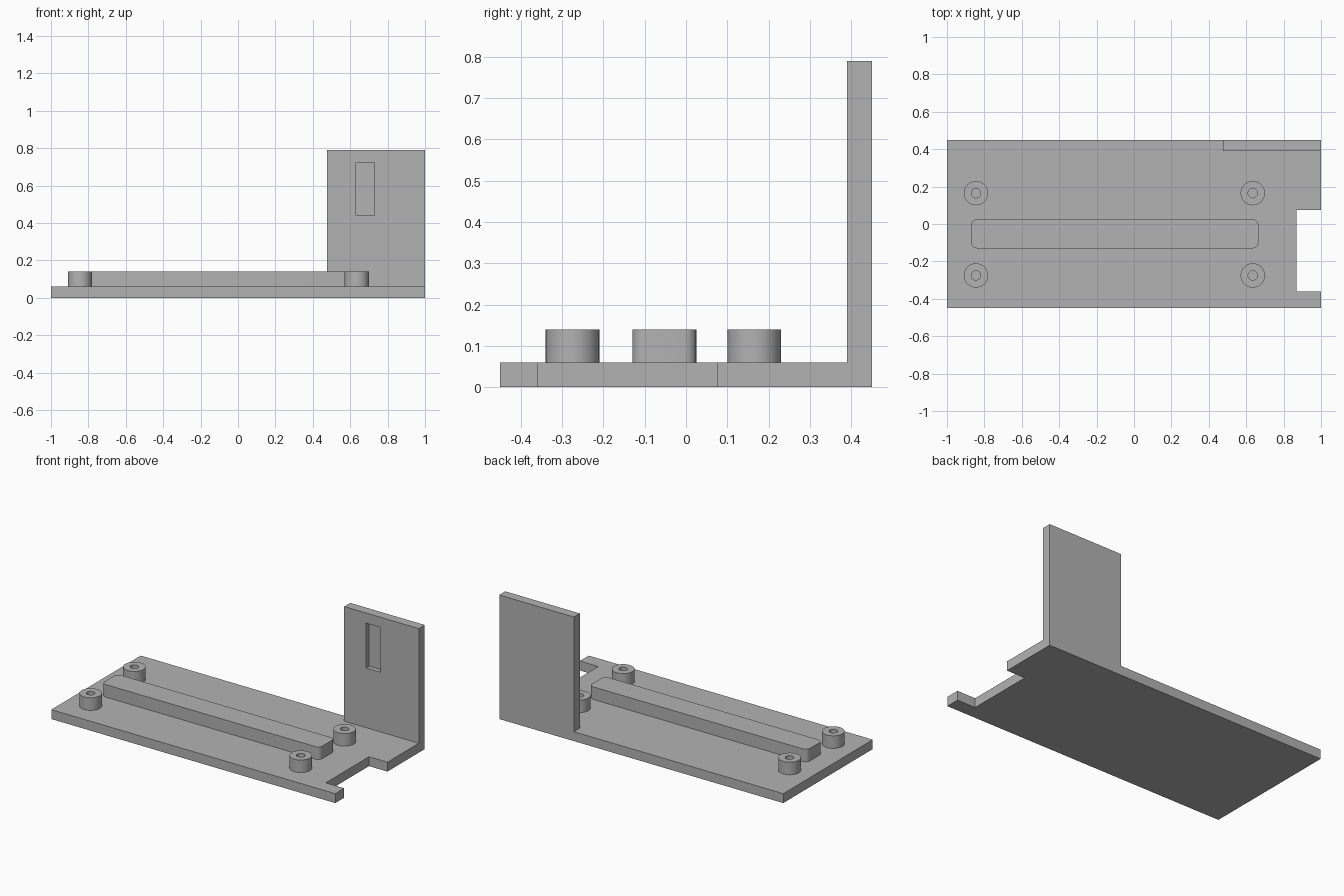
import bpy
import bmesh
from math import cos, sin, pi, radians

cube = bpy.data.objects.get("Cube")
if cube:
    bpy.data.objects.remove(cube, do_unlink=True)

PLATE, WALL_TOP, BOSS_TOP = 0.06, 0.79, 0.14

grey = bpy.data.materials.new("plain grey")
grey.use_nodes = True
colour = (0.45, 0.45, 0.45, 1)
grey.diffuse_color = colour
grey.node_tree.nodes["Principled BSDF"].inputs["Base Color"].default_value = colour


def finish(name, bm):
    bmesh.ops.recalc_face_normals(bm, faces=bm.faces)
    mesh = bpy.data.meshes.new(name)
    bm.to_mesh(mesh)
    bm.free()
    mesh.materials.append(grey)
    obj = bpy.data.objects.new(name, mesh)
    bpy.context.collection.objects.link(obj)
    return obj


def activate(obj):
    bpy.ops.object.select_all(action='DESELECT')
    obj.select_set(True)
    bpy.context.view_layer.objects.active = obj


def prism(name, outline, z0, z1):
    """Extrude an outline in x, y from z0 up to z1."""
    bm = bmesh.new()
    base = bm.faces.new([bm.verts.new((x, y, z0)) for x, y in outline])
    top = bmesh.ops.extrude_face_region(bm, geom=[base], use_keep_orig=True)["geom"]
    for v in top:
        if isinstance(v, bmesh.types.BMVert):
            v.co.z = z1
    return finish(name, bm)


def rect(x0, x1, y0, y1):
    return [(x0, y0), (x1, y0), (x1, y1), (x0, y1)]


def cut(obj, cutter):
    cutter.hide_render = True
    mod = obj.modifiers.new("cut", 'BOOLEAN')
    mod.operation, mod.solver, mod.object = 'DIFFERENCE', 'EXACT', cutter
    activate(obj)
    bpy.ops.object.modifier_apply(modifier=mod.name)
    bpy.data.objects.remove(cutter, do_unlink=True)


# Base plate and upright wall, carved from one block
bracket = prism("base_plate_with_wall", rect(-1, 1, -0.45, 0.45), 0, WALL_TOP)
open_space = [(-1.2, -0.6), (1.2, -0.6), (1.2, 0.39),
              (0.475, 0.39), (0.475, 0.6), (-1.2, 0.6)]
cut(bracket, prism("space_cutter", open_space, PLATE, 1))
cut(bracket, prism("notch_cutter", rect(0.87, 1.2, -0.36, 0.075), -0.1, 0.2))
cut(bracket, prism("pocket_cutter", rect(0.63, 0.73, 0.3, 0.42), 0.44, 0.725))

# Long rail with rounded ends
x0, x1, y0, y1, r = -0.87, 0.665, -0.13, 0.025, 0.03
corners = [(x1 - r, y1 - r), (x0 + r, y1 - r), (x0 + r, y0 + r), (x1 - r, y0 + r)]
outline = []
for i, (cx, cy) in enumerate(corners):
    for k in range(7):
        a = pi / 2 * (i + k / 6)
        outline.append((cx + r * cos(a), cy + r * sin(a)))
rail = prism("long_rail", outline, PLATE, BOSS_TOP)


# Hollow screw bosses standing on the plate
def boss(name, x, y, sides=40):
    bm = bmesh.new()
    rings = []
    for radius, z in ((0.065, PLATE), (0.065, BOSS_TOP), (0.025, BOSS_TOP), (0.025, PLATE)):
        rings.append([bm.verts.new((x + radius * cos(2 * pi * i / sides),
                                    y + radius * sin(2 * pi * i / sides), z))
                      for i in range(sides)])
    for low, high in zip(rings, rings[1:] + rings[:1]):
        for i in range(sides):
            j = (i + 1) % sides
            bm.faces.new((low[i], low[j], high[j], high[i]))
    return finish(name, bm)


rounded = [rail]
for side, x in (("right", -0.845), ("left", 0.635)):
    for end, y in (("front", -0.275), ("back", 0.165)):
        rounded.append(boss(f"{end}_{side}_boss", x, y))

for obj in rounded:
    activate(obj)
    bpy.ops.object.shade_smooth_by_angle(angle=radians(30))
